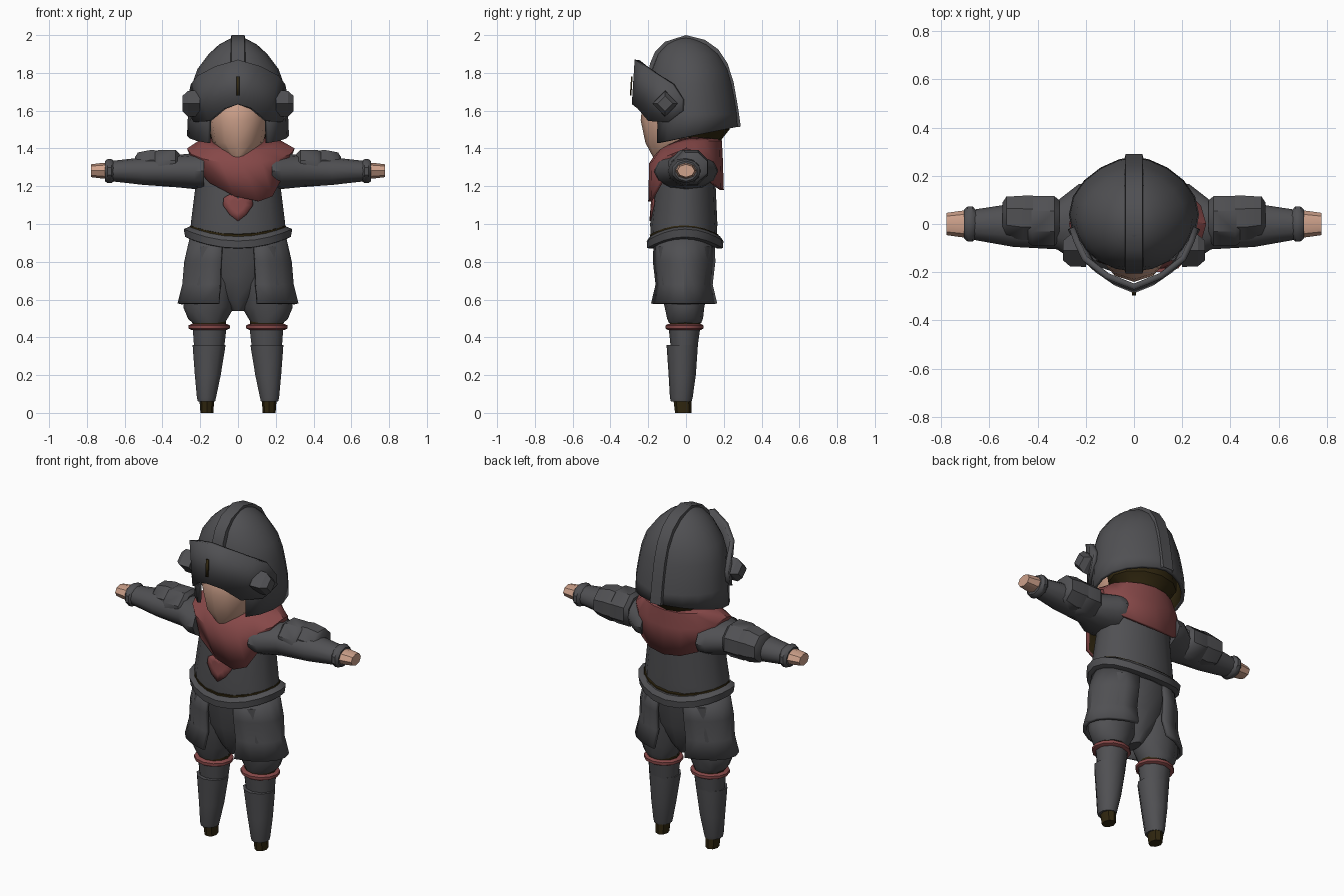
import bpy, bmesh, math
from mathutils import Vector

cube = bpy.data.objects.get("Cube")
if cube:
    bpy.data.objects.remove(cube, do_unlink=True)


def material(name, rgb):
    m = bpy.data.materials.new(name)
    m.use_nodes = True
    m.diffuse_color = (*rgb, 1)
    m.node_tree.nodes["Principled BSDF"].inputs["Base Color"].default_value = (*rgb, 1)
    return m


GREY = material("dark grey", (0.08, 0.08, 0.086))
RED = material("dull red", (0.24, 0.065, 0.065))
SKIN = material("skin", (0.62, 0.36, 0.26))
BROWN = material("dark brown", (0.03, 0.02, 0.005))


def grid(name, rows, mat, closed=False, caps=False, mirror=False, thick=0,
         lining=None, cut=None, angle=40):
    """Skin rows of points into a surface, with optional mirror and thickness."""
    bm = bmesh.new()
    vs = [[bm.verts.new(p) for p in row] for row in rows]
    n = len(rows[0])
    for a, b in zip(vs, vs[1:]):
        for i in range(n if closed else n - 1):
            j = (i + 1) % n
            bm.faces.new((a[i], a[j], b[j], b[i]))
    if caps:
        bm.faces.new(vs[0])
        bm.faces.new(vs[-1])
    bmesh.ops.remove_doubles(bm, verts=bm.verts, dist=0.0005)
    bmesh.ops.recalc_face_normals(bm, faces=bm.faces)
    if cut:
        gone = [f for f in bm.faces if cut(f.calc_center_median())]
        bmesh.ops.delete(bm, geom=gone, context='FACES')
    me = bpy.data.meshes.new(name)
    bm.to_mesh(me)
    bm.free()
    ob = bpy.data.objects.new(name, me)
    bpy.context.collection.objects.link(ob)
    me.materials.append(mat)
    if lining:
        me.materials.append(lining)
    bpy.ops.object.select_all(action='DESELECT')
    ob.select_set(True)
    bpy.context.view_layer.objects.active = ob
    bpy.ops.object.shade_smooth_by_angle(angle=math.radians(angle))
    if mirror:
        ob.modifiers.new("mirror", 'MIRROR')
    if thick:
        mod = ob.modifiers.new("thickness", 'SOLIDIFY')
        mod.thickness = thick
        mod.offset = -1
        mod.material_offset = 1 if lining else 0
    return ob


def power(v, e):
    return math.copysign(abs(v) ** e, v)


def loft(name, rings, mat, n=12, axis='z', arc=None, back=1, warp=None, start=-90, **kw):
    """Loft ellipses: (position, centre a, centre b, radius a, radius b)."""
    rows = []
    for t, ca, cb, ra, rb in rings:
        row = []
        for i in range(n):
            if arc:
                th = math.radians(arc[0] + (arc[1] - arc[0]) * i / (n - 1))
            else:
                th = math.radians(start + 360 * i / n)
            c, s = math.cos(th), math.sin(th)
            e = back if s > 0 else 1
            a, b = ca + ra * power(c, e), cb + rb * s
            p = Vector((a, b, t) if axis == 'z' else (t, a, b))
            row.append(warp(p, t) if warp else p)
        rows.append(row)
    kw.setdefault("caps", not arc)
    return grid(name, rows, mat, closed=not arc, **kw)


# Legs and boots
loft("boots", [(0, .165, -.015, .034, .043), (.08, .165, -.02, .04, .048)],
     BROWN, n=8, mirror=True)
loft("shin_guards", [(.06, .167, -.025, .048, .055), (.08, .167, -.025, .053, .06),
                     (.2, .16, -.02, .072, .072), (.36, .153, -.02, .092, .083)],
     GREY, n=10, mirror=True)
loft("knees", [(.34, .153, -.01, .083, .07), (.46, .15, -.008, .095, .085)],
     GREY, n=10, mirror=True)
loft("knee_bands", [(.44, .153, -.008, .095, .09), (.447, .153, -.008, .11, .1),
                    (.463, .153, -.008, .11, .1), (.47, .153, -.008, .095, .09)],
     RED, mirror=True)
loft("knee_lining", [(.46, .153, -.005, .088, .08), (.485, .153, -.005, .09, .082)],
     BROWN, mirror=True)

# Shorts
loft("short_legs", [(.475, .155, -.005, .085, .085), (.5, .16, -.005, .105, .095),
                    (.56, .155, -.008, .135, .105), (.68, .14, -.01, .14, .13),
                    (.88, .12, -.01, .13, .15)], GREY, mirror=True)
loft("pelvis", [(.54, 0, -.01, .03, .06), (.6, 0, -.01, .08, .1),
                (.72, 0, -.01, .18, .14), (.9, 0, -.01, .25, .165)], GREY)
loft("skirt_panels", [(.93, 0, -.01, .255, .17), (.8, 0, -.01, .285, .175),
                      (.68, 0, -.01, .295, .16), (.58, 0, -.01, .32, .185)],
     GREY, n=9, arc=(-71, 71), mirror=True, thick=.02, angle=30)

# Torso and belt
TORSO = [(.9, 0, -.012, .25, .172), (1.0, 0, -.012, .25, .178), (1.2, 0, -.005, .225, .162),
         (1.33, 0, 0, .235, .16), (1.4, 0, 0, .17, .13)]
loft("torso", TORSO, GREY, n=16)


def belt_curve(p, t):
    return p + Vector((0, 0, .06 * (p.x / .28) ** 2))


loft("belt", [(.87, 0, -.005, .25, .17), (.872, 0, -.005, .28, .2),
              (.91, 0, -.005, .287, .203), (.935, 0, -.005, .258, .185)],
     GREY, n=20, warp=belt_curve)
loft("belt_lining", [(.93, 0, -.008, .256, .183), (.944, 0, -.01, .253, .182)],
     BROWN, n=20, warp=belt_curve)

# Heart badge, following the chest
edge = [(0, 1.015), (.045, 1.05), (.08, 1.1), (.075, 1.14), (.045, 1.157), (.015, 1.15),
        (0, 1.135)]
edge += [(-x, z) for x, z in edge[-2:0:-1]]


def on_chest(x, z):
    ry = .178 - (z - 1) * .08
    return (x, -.017 - ry * math.sqrt(1 - (x / .235) ** 2), z)


grid("heart_badge", [[on_chest(x * k, 1.1 + (z - 1.1) * k) for x, z in edge] for k in (1, .5, 0)],
     RED, closed=True, thick=.009)

# Arms
loft("arms", [(.18, 0, 1.28, .17, .1), (.23, 0, 1.28, .165, .095), (.32, -.005, 1.28, .1, .086),
              (.5, -.005, 1.28, .09, .073), (.67, -.003, 1.28, .062, .054)],
     GREY, axis='x', mirror=True)
loft("cuffs", [(.655, 0, 1.28, .06, .052), (.67, 0, 1.28, .077, .064),
               (.69, 0, 1.28, .077, .064), (.705, 0, 1.28, .062, .053)],
     GREY, axis='x', n=10, mirror=True)
loft("hands", [(.69, 0, 1.282, .058, .043), (.73, 0, 1.282, .053, .04),
               (.778, 0, 1.282, .046, .034)], SKIN, axis='x', n=8, start=0, mirror=True)
loft("upper_arm_plates", [(.31, .015, 1.295, .09, .085), (.33, .012, 1.297, .112, .103),
                          (.42, .012, 1.297, .112, .103), (.44, .015, 1.297, .1, .09)],
     GREY, axis='x', n=8, start=22.5, mirror=True)
loft("lower_arm_plates", [(.42, .025, 1.3, .1, .095), (.46, .025, 1.3, .1, .1),
                          (.53, .03, 1.3, .09, .085), (.545, .025, 1.295, .07, .065)],
     GREY, axis='x', n=8, start=22.5, mirror=True)


# Scarf, hanging to a point in front and behind
def drape(p, t):
    front, rear = max(0, -p.y / .2), max(0, p.y / .2)
    if t == 1.36:
        p.x += .1 * front ** 4
        p.z -= .24 * front ** 1.5 + .18 * rear ** .7
    elif t == 1.4:
        p.z -= .08 * front + .06 * rear
    else:
        p.z -= .07 * front
    return p


loft("scarf", [(1.46, 0, .03, .15, .14), (1.44, .01, .02, .22, .17),
               (1.4, .015, 0, .285, .195), (1.36, .01, 0, .262, .2)],
     RED, n=16, caps=False, thick=.02, lining=BROWN, warp=drape)

# Head
loft("face", [(1.355, 0, -.09, .05, .085), (1.43, 0, -.05, .135, .165),
              (1.55, 0, -.05, .16, .19), (1.64, 0, -.04, .16, .19), (1.75, 0, 0, .15, .15)],
     SKIN)
loft("hair", [(1.36, 0, .06, .1, .09), (1.45, 0, .08, .14, .11), (1.5, 0, .07, .2, .16),
              (1.6, 0, .06, .21, .16)], BROWN)


# Helmet with an open front and a slanted rim
def rim(p, t):
    return Vector((p.x, p.y, 1.46 + .2 * p.y)) if t == 1.46 else p


loft("helmet", [(1.46, 0, .04, .27, .24), (1.58, 0, .04, .265, .235), (1.66, 0, .033, .255, .23),
                (1.74, 0, .025, .243, .222), (1.82, 0, .02, .215, .205), (1.9, 0, .012, .155, .165),
                (1.95, 0, .005, .1, .115), (1.985, 0, 0, .035, .05), (1.99, 0, 0, 0, 0)],
     GREY, n=20, back=1.25, warp=rim, caps=False, thick=.02, lining=BROWN,
     cut=lambda c: c.z < 1.66 and c.y < 0 and abs(c.x) < .15)

# Crest along the crown
crest = [(-.205, 1.78), (-.19, 1.85), (-.165, 1.91), (-.11, 1.965), (0, 2), (.1, 1.975),
         (.17, 1.925), (.22, 1.85), (.252, 1.75), (.275, 1.62), (.29, 1.515)]
grid("helmet_crest", [[(x, y * k, 1.5 + (z - 1.5) * k) for x, k in
                       ((-.04, .93), (-.035, 1), (.035, 1), (.04, .93))] for y, z in crest],
     GREY, angle=35)

# Raised visor
top = [(0, -.272, 1.87), (.12, -.225, 1.835), (.215, -.15, 1.785), (.25, -.075, 1.74),
       (.268, -.02, 1.66)]
low = [(0, -.287, 1.635), (.08, -.255, 1.61), (.16, -.2, 1.545), (.235, -.1, 1.54),
       (.275, -.022, 1.6)]
grid("visor", [low, top], GREY, mirror=True, thick=.025, angle=25)
grid("visor_slot", [[(x, -.292 + (z - 1.635) * .064, z) for x in (-.008, .008)]
                    for z in (1.68, 1.78)], BROWN, thick=.008)
loft("visor_hinges", [(.2, -.11, 1.637, .068, .07), (.265, -.11, 1.637, .066, .068),
                      (.295, -.11, 1.637, .04, .04)],
     GREY, axis='x', n=4, mirror=True, angle=20)
